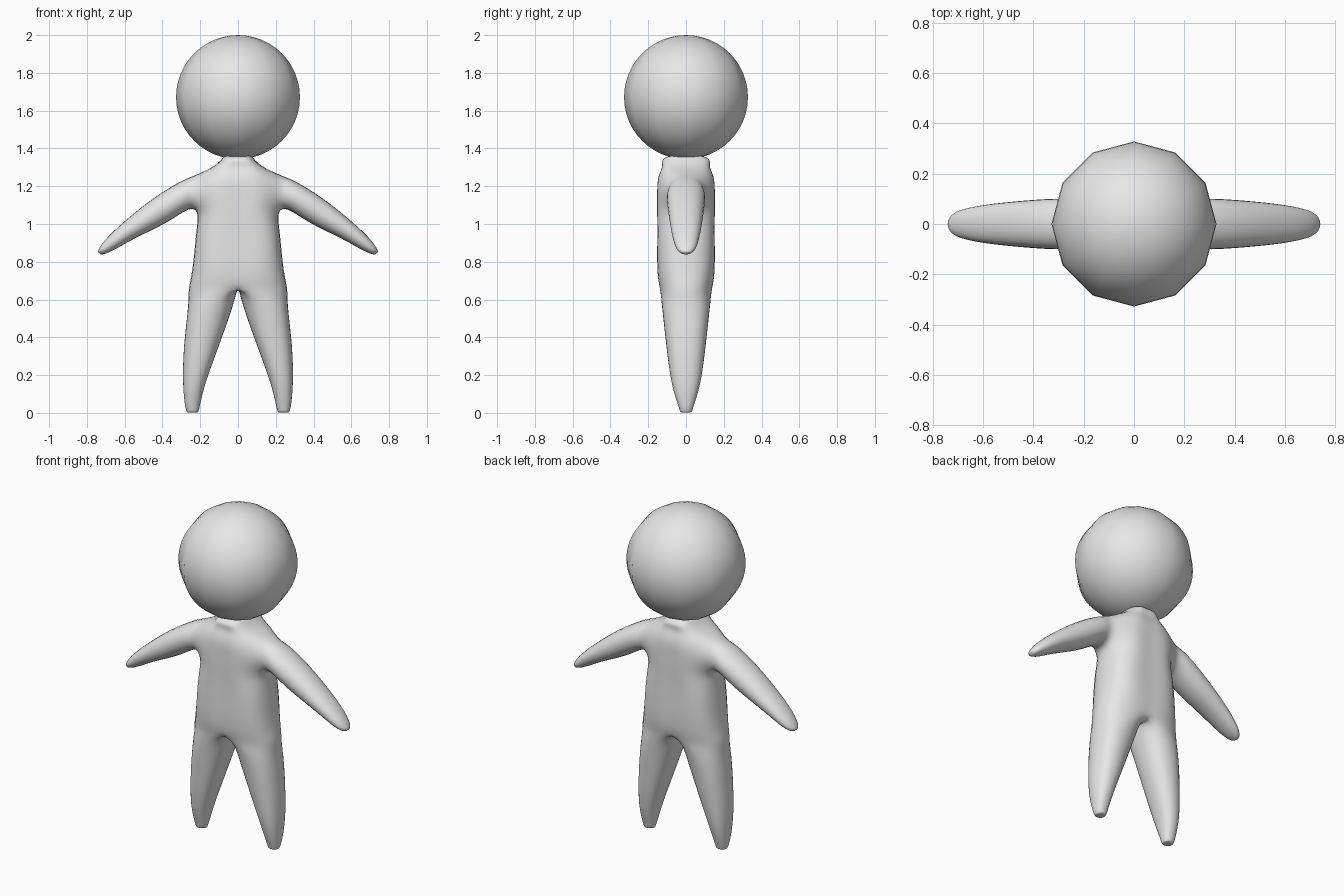
import bpy, bmesh
from mathutils import Vector

if "Cube" in bpy.data.objects:
    bpy.data.objects.remove(bpy.data.objects["Cube"])

grey = bpy.data.materials.new("plain_grey")
grey.diffuse_color = (0.8, 0.8, 0.8, 1)
grey.use_nodes = True
grey.node_tree.nodes["Principled BSDF"].inputs["Base Color"].default_value = grey.diffuse_color

quads = []  # corner positions of the right half


def bridge(a, b, closed):
    n = len(a)
    for i in range(n if closed else n - 1):
        j = (i + 1) % n
        quads.append((a[i], a[j], b[j], b[i]))


def cap(ring, corners):
    quads.extend(tuple(ring[i] for i in c) for c in corners)


def torso_ring(z, side_x, side_y, mid_x, mid_y, centre_y):
    front = [(0, -centre_y, z), (mid_x, -mid_y, z), (side_x, -side_y, z)]
    return front + [(x, -y, h) for x, y, h in reversed(front)]


def leg_ring(z, inner, outer, ry):
    cx, rx = (inner + outer) / 2, (outer - inner) / 2
    k = 0.45
    shape = [(-k, -1), (k, -1), (1, -k), (1, k), (k, 1), (-k, 1), (-1, k), (-1, -k)]
    return [(cx + rx * a, ry * b, z) for a, b in shape]


def arm_ring(tx, tz, bx, bz, w):
    mx, mz = (tx + bx) / 2, (tz + bz) / 2
    front = [(tx, -0.55 * w, tz), (mx, -w, mz), (bx, -0.55 * w, bz)]
    return front + [(x, -y, z) for x, y, z in reversed(front)]


# Torso, from crotch to neck
torso = [torso_ring(*r) for r in (
    (0.66, 0.243, 0.070, 0.125, 0.133, 0.130),
    (0.76, 0.225, 0.078, 0.120, 0.147, 0.150),
    (0.95, 0.208, 0.080, 0.115, 0.147, 0.150),
    (1.07, 0.207, 0.065, 0.115, 0.147, 0.150),
    (1.165, 0.220, 0.100, 0.115, 0.147, 0.150),
    (1.25, 0.215, 0.060, 0.105, 0.138, 0.145),
    (1.31, 0.115, 0.060, 0.070, 0.118, 0.123),
    (1.358, 0.070, 0.045, 0.045, 0.090, 0.095))]
for level, (a, b) in enumerate(zip(torso, torso[1:])):
    if level in (3, 4):  # leave the shoulder open for the arm
        bridge(a[:3], b[:3], False)
        bridge(a[3:], b[3:], False)
    else:
        bridge(a, b, False)
cap(torso[-1], [(0, 1, 4, 5), (1, 2, 3, 4)])

# Leg, from hip to foot
leg = [torso[0] + [(0, 0.05, 0.65), (0, -0.05, 0.65)]]
leg += [leg_ring(*r) for r in (
    (0.56, 0.037, 0.255, 0.118),
    (0.35, 0.110, 0.280, 0.096),
    (0.15, 0.178, 0.286, 0.069),
    (0.03, 0.206, 0.276, 0.035),
    (0.003, 0.216, 0.266, 0.022))]
for a, b in zip(leg, leg[1:]):
    bridge(a, b, True)
cap(leg[-1], [(0, 1, 4, 5), (1, 2, 3, 4), (5, 6, 7, 0)])

# Arm, from shoulder to hand
arm = [[torso[5][2], torso[4][2], torso[3][2], torso[3][3], torso[4][3], torso[5][3]]]
arm += [arm_ring(*r) for r in (
    (0.300, 1.215, 0.270, 1.085, 0.100),
    (0.440, 1.130, 0.385, 1.015, 0.094),
    (0.600, 1.005, 0.550, 0.930, 0.078),
    (0.700, 0.912, 0.660, 0.866, 0.057),
    (0.737, 0.860, 0.718, 0.841, 0.028))]
for a, b in zip(arm, arm[1:]):
    bridge(a, b, True)
cap(arm[-1], [(0, 1, 4, 5), (1, 2, 3, 4)])

# Both halves welded into one body
bm = bmesh.new()
for s in (1, -1):
    for q in quads:
        bm.faces.new([bm.verts.new((s * x, y, z)) for x, y, z in q])
bmesh.ops.remove_doubles(bm, verts=bm.verts[:], dist=0.0005)
bmesh.ops.recalc_face_normals(bm, faces=bm.faces[:])


def smooth_position(v):
    # where the subdivided surface passes for this control point
    n = len(v.link_edges)
    total = n * n * v.co
    for e in v.link_edges:
        total = total + 4 * e.other_vert(v).co
    for loop in v.link_loops:
        total = total + loop.link_loop_next.link_loop_next.vert.co
    return total / (n * (n + 5))


# Push the control points out so the smooth surface meets the sections
goal = {v: v.co.copy() for v in bm.verts}
for _ in range(5):
    move = {v: (goal[v] - smooth_position(v)) * 0.8 for v in bm.verts}
    for v, d in move.items():
        v.co += d

for f in bm.faces:
    f.smooth = True
mesh = bpy.data.meshes.new("body")
bm.to_mesh(mesh)
bm.free()
body = bpy.data.objects.new("body", mesh)
bpy.context.collection.objects.link(body)
mesh.materials.append(grey)
sub = body.modifiers.new("smooth_surface", "SUBSURF")
sub.levels = sub.render_levels = 2

# Head: ball with twelve sides around
bpy.ops.mesh.primitive_uv_sphere_add(segments=12, ring_count=24, radius=0.328,
                                     location=(0, 0, 1.672))
head = bpy.context.object
head.name = "head"
head.data.materials.append(grey)
bpy.ops.object.shade_smooth()
